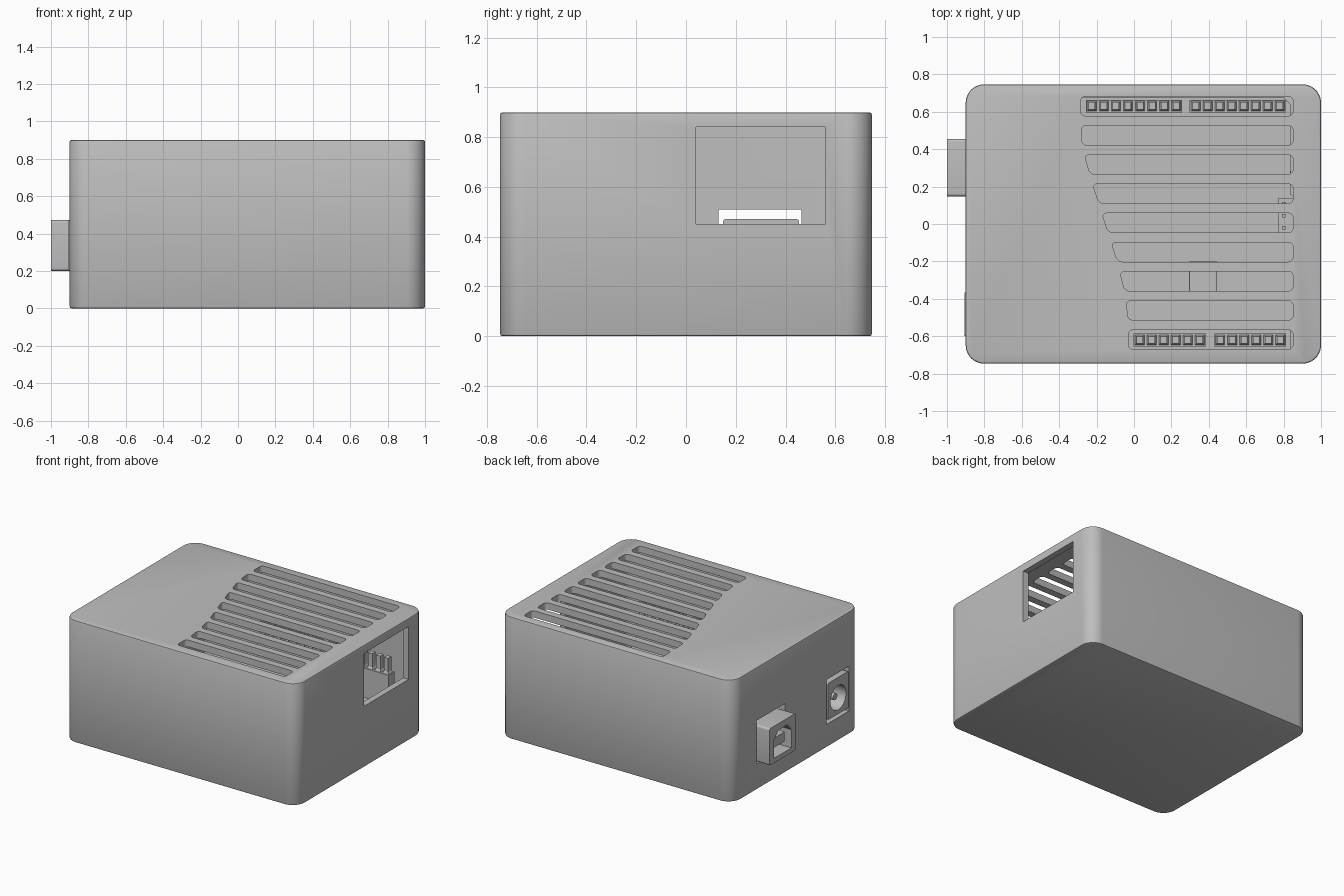
import bpy, bmesh, math
from mathutils import Vector

cube = bpy.data.objects.get("Cube")
if cube:
    bpy.data.objects.remove(cube, do_unlink=True)

grey = bpy.data.materials.new("plain grey")
grey.use_nodes = True
COLOUR = (0.52, 0.52, 0.52, 1)
grey.diffuse_color = COLOUR
grey.node_tree.nodes["Principled BSDF"].inputs["Base Color"].default_value = COLOUR


def finish(bm, name):
    bmesh.ops.recalc_face_normals(bm, faces=bm.faces)
    mesh = bpy.data.meshes.new(name)
    bm.to_mesh(mesh)
    bm.free()
    mesh.materials.append(grey)
    ob = bpy.data.objects.new(name, mesh)
    bpy.context.collection.objects.link(ob)
    return ob


def prism(name, pts, lo, hi, axis="Z", radius=0, segs=5, rim=0):
    """Extrude an outline along Z (points are x, y) or X (points are y, z)."""
    place = (lambda u, v, w: (u, v, w)) if axis == "Z" else (lambda u, v, w: (w, u, v))
    bm = bmesh.new()
    bm.faces.new([bm.verts.new(place(u, v, lo)) for u, v in pts])
    if radius:
        bmesh.ops.bevel(bm, geom=bm.verts[:], offset=radius, segments=segs,
                        profile=0.5, affect="VERTICES")
    ext = bmesh.ops.extrude_face_region(bm, geom=bm.faces[:])
    moved = [g for g in ext["geom"] if isinstance(g, bmesh.types.BMVert)]
    bmesh.ops.translate(bm, verts=moved, vec=Vector(place(0, 0, hi - lo)))
    if rim:
        k = "XYZ".index(axis)
        flat = [e for e in bm.edges if abs(e.verts[0].co[k] - e.verts[1].co[k]) < 1e-6]
        bmesh.ops.bevel(bm, geom=flat, offset=rim, segments=2, profile=0.5, affect="EDGES")
    return finish(bm, name)


def rect(u0, u1, v0, v1):
    return [(u0, v0), (u1, v0), (u1, v1), (u0, v1)]


def circle(u, v, r, n=32):
    return [(u + r * math.cos(2 * math.pi * i / n), v + r * math.sin(2 * math.pi * i / n))
            for i in range(n)]


def cut(ob, cutters):
    for c in cutters:
        c.hide_render = True
        m = ob.modifiers.new("cut", "BOOLEAN")
        m.operation, m.solver, m.object = "DIFFERENCE", "EXACT", c
    bpy.context.view_layer.update()
    deps = bpy.context.evaluated_depsgraph_get()
    mesh = bpy.data.meshes.new_from_object(ob.evaluated_get(deps))
    ob.modifiers.clear()
    ob.data = mesh
    for c in cutters:
        bpy.data.objects.remove(c, do_unlink=True)


def smooth(ob):
    bpy.ops.object.select_all(action="DESELECT")
    ob.select_set(True)
    bpy.context.view_layer.objects.active = ob
    bpy.ops.object.shade_smooth_by_angle(angle=math.radians(35))


# Enclosure: hollow rounded box with vents and port openings
case = prism("case", rect(-0.9, 1, -0.747, 0.747), 0, 0.9, radius=0.1, segs=10, rim=0.01)
WALL = 0.045
cutters = [prism("cavity", rect(-0.9 + WALL, 1 - WALL, -0.747 + WALL, 0.747 - WALL),
                 0.05, 0.85, radius=0.055, segs=8)]
# Left ends (upper, lower corner) of the vents, running from back to front
ends = [(-0.285, -0.285), (-0.283, -0.277), (-0.265, -0.235), (-0.222, -0.187),
        (-0.172, -0.137), (-0.122, -0.087), (-0.075, -0.05), (-0.042, -0.03), (-0.03, -0.03)]
for i, (upper, lower) in enumerate(ends):
    y = 0.63 - 0.156 * i
    pts = [(lower, y - 0.052), (0.85, y - 0.052), (0.85, y + 0.052), (upper, y + 0.052)]
    cutters.append(prism("vent", pts, 0.8, 1, radius=0.025))
cutters += [
    prism("side_window", rect(0.04, 0.56, 0.45, 0.84), 0.9, 1.1, "X"),
    prism("data_opening", rect(0.13, 0.465, 0.19, 0.51), -1, -0.8, "X"),
    prism("power_opening", rect(-0.615, -0.35, 0.17, 0.5), -1, -0.8, "X"),
]
cut(case, cutters)
smooth(case)

# Circuit board on four posts
prism("circuit_board", [(-0.84, -0.677), (0.837, -0.677), (0.837, -0.54), (0.9, -0.48),
                        (0.9, 0.1), (0.837, 0.16), (0.837, 0.64), (0.8, 0.677),
                        (-0.84, 0.677)], 0.16, 0.2)
for x, y in [(-0.48, -0.6), (-0.5, 0.6), (0.78, -0.45), (0.78, 0.27)]:
    smooth(prism("board_post", circle(x, y, 0.06, 20), 0.04, 0.165))


def pin_header(x0, n, y, top=0.416, pitch=0.0643):
    """Socket strip whose square sockets are inset and sunk into the top."""
    bm = bmesh.new()
    a = x0 - pitch / 2
    rows = [[bm.verts.new((a + pitch * i, y + s * 0.034, top)) for i in range(n + 1)]
            for s in (-1, 1)]
    cells = [bm.faces.new((rows[0][i], rows[0][i + 1], rows[1][i + 1], rows[1][i]))
             for i in range(n)]
    ext = bmesh.ops.extrude_face_region(bm, geom=cells, use_keep_orig=True)
    low = [g for g in ext["geom"] if isinstance(g, bmesh.types.BMVert)]
    bmesh.ops.translate(bm, verts=low, vec=(0, 0, 0.19 - top))
    bm.normal_update()
    bmesh.ops.inset_individual(bm, faces=cells, thickness=0.01)
    bmesh.ops.inset_individual(bm, faces=cells, thickness=0.01, depth=-0.015)
    bmesh.ops.inset_individual(bm, faces=cells, thickness=0.001, depth=-0.1)
    finish(bm, "pin_header")


for x0, n, y in [(-0.225, 8, 0.63), (0.33, 8, 0.63), (0.03, 6, -0.62), (0.46, 6, -0.62)]:
    pin_header(x0, n, y)

# Data socket: chamfered mouth with a tongue inside
data = prism("data_socket", rect(0.148, 0.455, 0.2, 0.472), -1, -0.59, "X", radius=0.015)
mouth = [(0.2, 0.235), (0.4, 0.235), (0.4, 0.37), (0.35, 0.425), (0.25, 0.425), (0.2, 0.37)]
cut(data, [prism("mouth", mouth, -1.1, -0.75, "X")])
smooth(data)
prism("data_tongue", rect(0.235, 0.365, 0.29, 0.36), -0.97, -0.74, "X")

# Power jack: round bore with a centre pin
jack = prism("power_jack", rect(-0.6, -0.365, 0.2, 0.47), -0.905, -0.55, "X", radius=0.008)
cut(jack, [prism("bore", circle(-0.482, 0.32, 0.09), -1, -0.65, "X")])
smooth(jack)
smooth(prism("jack_pin", circle(-0.482, 0.32, 0.025, 16), -0.88, -0.64, "X"))

# Small board parts seen through the vents
prism("chip", rect(0.295, 0.445, -0.4, -0.2), 0.195, 0.25, rim=0.008)
prism("programming_base", rect(0.77, 0.895, -0.05, 0.135), 0.195, 0.26)
for x in (0.8, 0.865):
    for y in (-0.02, 0.044, 0.108):
        prism("programming_pin", rect(x - 0.01, x + 0.01, y - 0.01, y + 0.01), 0.25, 0.41)
